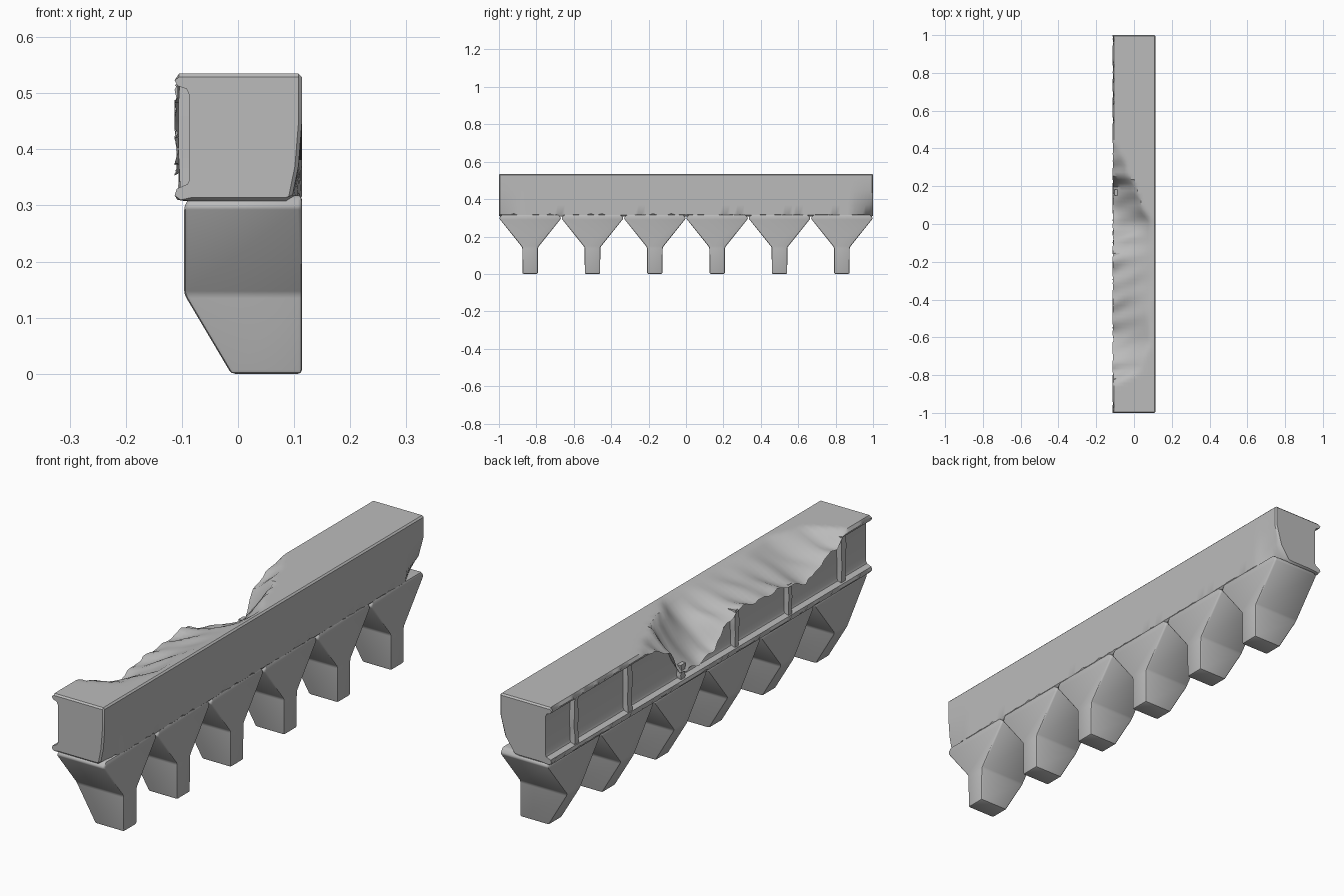
import bpy, bmesh, math, random

random.seed(4)
if "Cube" in bpy.data.objects:
    bpy.data.objects.remove(bpy.data.objects["Cube"])

stone = bpy.data.materials.new("grey stone")
stone.use_nodes = True
GREY = (0.5, 0.5, 0.5, 1)
stone.diffuse_color = GREY
stone.node_tree.nodes["Principled BSDF"].inputs["Base Color"].default_value = GREY

TOP, LEFT, RIGHT, PANEL = 0.535, -0.113, 0.114, -0.086
TOOTH_Y = [(i - 2.5) / 3 for i in range(6)]

# Broken top: (y, height at the left edge, how far the break reaches in x)
BREAK = [(-0.86, .535, -.10), (-.76, .48, .04), (-.6, .43, .09), (-.47, .45, .08),
         (-.33, .47, .10), (-.18, .475, .10), (-.08, .44, .10), (.0, .37, .095),
         (.1, .35, .04), (.19, .37, .01), (.27, .48, -.03), (.46, .535, -.10)]


def break_height(x, y):
    """Height of the broken surface above a point of the beam."""
    for (y0, z0, r0), (y1, z1, r1) in zip(BREAK, BREAK[1:]):
        if y0 <= y <= y1:
            f = (y - y0) / (y1 - y0)
            f = f * f * (3 - 2 * f)
            edge, reach = z0 + (z1 - z0) * f, r0 + (r1 - r0) * f
            t = min(1, max(0, (x - LEFT) / (reach - LEFT)))
            ripple = .012 * math.sin(17 * y + 9 * x) * math.sin(41 * y - 30 * x)
            return min(TOP, edge + (TOP - edge) * t ** 1.2 + ripple * (1 - t))
    return TOP


def finish(bm, name, angle=35):
    bmesh.ops.recalc_face_normals(bm, faces=bm.faces)
    mesh = bpy.data.meshes.new(name)
    bm.to_mesh(mesh)
    bm.free()
    mesh.materials.append(stone)
    ob = bpy.data.objects.new(name, mesh)
    bpy.context.collection.objects.link(ob)
    bpy.ops.object.select_all(action='DESELECT')
    ob.select_set(True)
    bpy.context.view_layer.objects.active = ob
    bpy.ops.object.shade_smooth_by_angle(angle=math.radians(angle))
    return ob


def loft(rings):
    """Skin a list of closed rings and cap both ends."""
    bm = bmesh.new()
    loops = [[bm.verts.new(p) for p in ring] for ring in rings]
    n = len(loops[0])
    for a, b in zip(loops, loops[1:]):
        for i in range(n):
            j = (i + 1) % n
            bm.faces.new((a[i], a[j], b[j], b[i]))
    bm.faces.new(loops[0])
    bm.faces.new(loops[-1])
    return bm


def beam_ring(y):
    """Channel section of the beam, with worn ends and the break cut away."""
    end = max(0, (abs(y) - .88) / .12)
    cut = end * (.075 if y > 0 else .022)      # worn lower corner
    inset = .006 if abs(y) > .999 else 0
    chip = [random.choice((0, 0, 0, .003, .007)) for _ in range(3)]
    top = TOP - inset
    section = [(-.095 + cut * .5, .308 + inset), (RIGHT - .008 - cut, .308 + inset),
               (RIGHT - inset - cut * .8, .316 + chip[0]),
               (RIGHT - inset - cut * .3, .37),
               (RIGHT - inset, .45), (RIGHT - inset, TOP - .006 - inset)]
    section += [(RIGHT - .006 - i * (RIGHT - LEFT - .014) / 12, top) for i in range(13)]
    section += [(LEFT + chip[1], TOP - .012), (-.108, .513), (-.092, .508),
                (PANEL, .495), (PANEL, .42), (PANEL, .347), (-.09, .338),
                (-.109, .33), (LEFT + chip[2], .318), (-.108 + inset, .31)]
    return [(x, y, min(z, break_height(x, y))) for x, z in section]


# Beam
STEPS = 100
ys = [-1, -.994] + [-.98 + 1.96 * i / STEPS for i in range(STEPS + 1)] + [.994, 1]
bm = loft([beam_ring(y) for y in ys])
bmesh.ops.remove_doubles(bm, verts=bm.verts, dist=.0004)
finish(bm, "beam")


# Upright ribs in the recessed side, broken off with the top
for n, y in enumerate(TOOTH_Y):
    tip = min(.515, break_height(PANEL, y) - .003)
    if tip < .36:
        tip = .36
    rings = []
    for k in range(6):
        z = .325 + (tip - .325) * k / 5
        w = random.uniform(.009, .015)
        x = -.108 + random.uniform(0, .005)
        rings.append([(PANEL + .01, y - w - .003, z), (x, y - w, z),
                      (x, y + w, z), (PANEL + .01, y + w + .003, z)])
    finish(loft(rings), f"rib_{n + 1}")

# Teeth: wide neck, tapering to a narrow blade with a sloped inner side
for n, y in enumerate(TOOTH_Y):
    rings = []
    for z, half, left in [(0, .041, -.012), (.142, .042, -.096),
                          (.298, .1667, -.096), (.318, .150, -.085)]:
        rings.append([(left, y - half, z), (RIGHT, y - half, z),
                      (RIGHT, y + half, z), (left, y + half, z)])
    bm = loft(rings)
    bmesh.ops.bevel(bm, geom=bm.edges[:], offset=.007, segments=2,
                    profile=.5, affect='EDGES', clamp_overlap=True)
    finish(bm, f"tooth_{n + 1}", 40)
